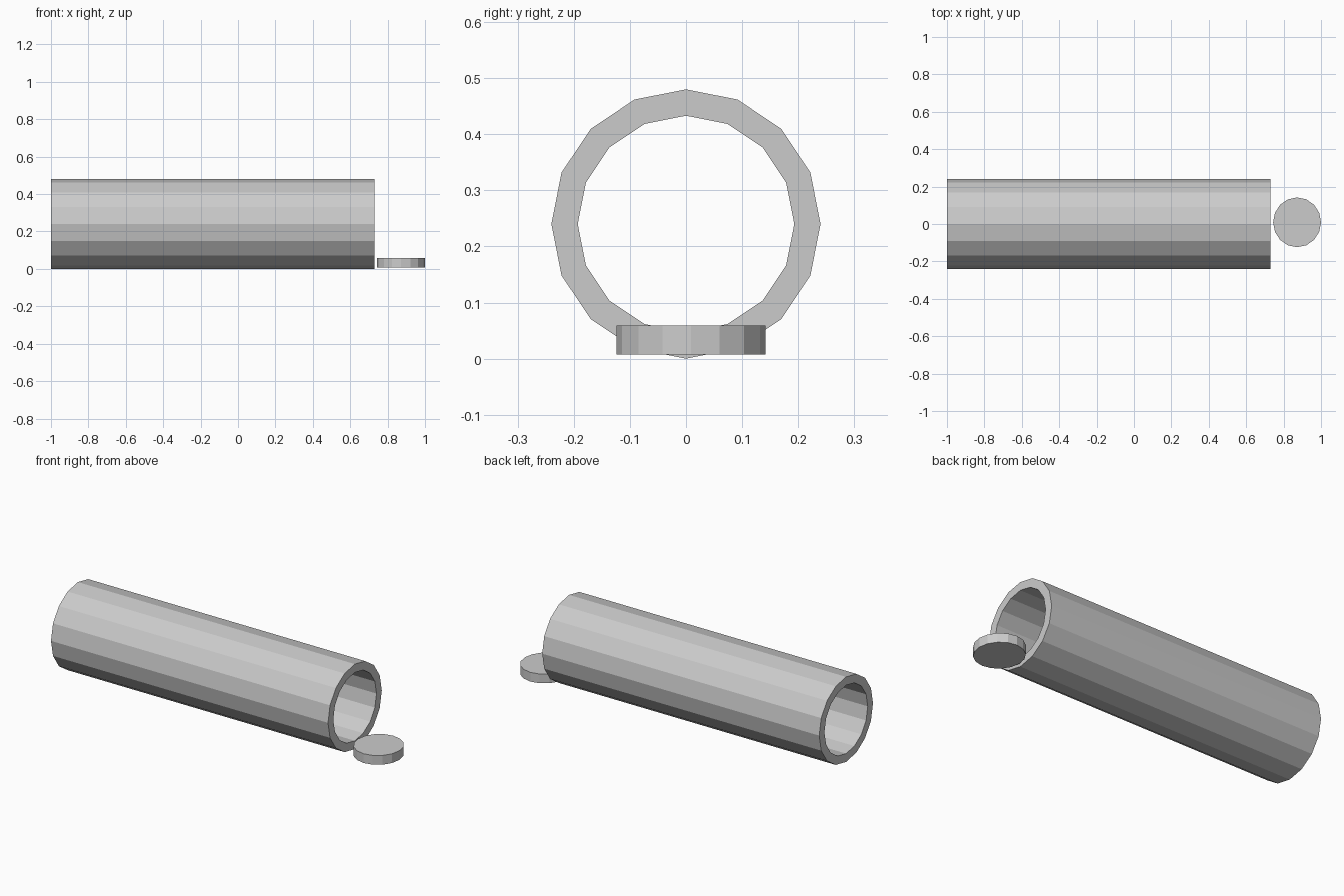
import bpy, bmesh
from math import sin, cos, pi

if "Cube" in bpy.data.objects:
    bpy.data.objects.remove(bpy.data.objects["Cube"])

SIDES = 16


def ring(bm, fn):
    return [bm.verts.new(fn(cos(2 * pi * i / SIDES), sin(2 * pi * i / SIDES)))
            for i in range(SIDES)]


def bridge(bm, a, b):
    for i in range(SIDES):
        j = (i + 1) % SIDES
        bm.faces.new((a[i], a[j], b[j], b[i]))


def finish(bm, name, location):
    bmesh.ops.recalc_face_normals(bm, faces=bm.faces[:])
    mesh = bpy.data.meshes.new(name)
    bm.to_mesh(mesh)
    bm.free()
    obj = bpy.data.objects.new(name, mesh)
    obj.location = location
    bpy.context.collection.objects.link(obj)


# Hollow tube: outer and inner walls joined by ring-shaped ends
bm = bmesh.new()
half, outer, inner = 0.865, 0.24, 0.193
section = [(-half, outer), (half, outer), (half, inner), (-half, inner)]
rings = [ring(bm, lambda c, s, x=x, r=r: (x, r * c, r * s)) for x, r in section]
for k in range(4):
    bridge(bm, rings[k], rings[(k + 1) % 4])
finish(bm, "tube", (-0.135, 0, 0.24))

# Flat, slightly oval disc lying at the open right end
bm = bmesh.new()
low, high = [ring(bm, lambda c, s, z=z: (0.128 * c, 0.133 * s, z))
             for z in (-0.026, 0.026)]
bridge(bm, low, high)
bm.faces.new(low)
bm.faces.new(high)
finish(bm, "disc", (0.872, 0.009, 0.033))
